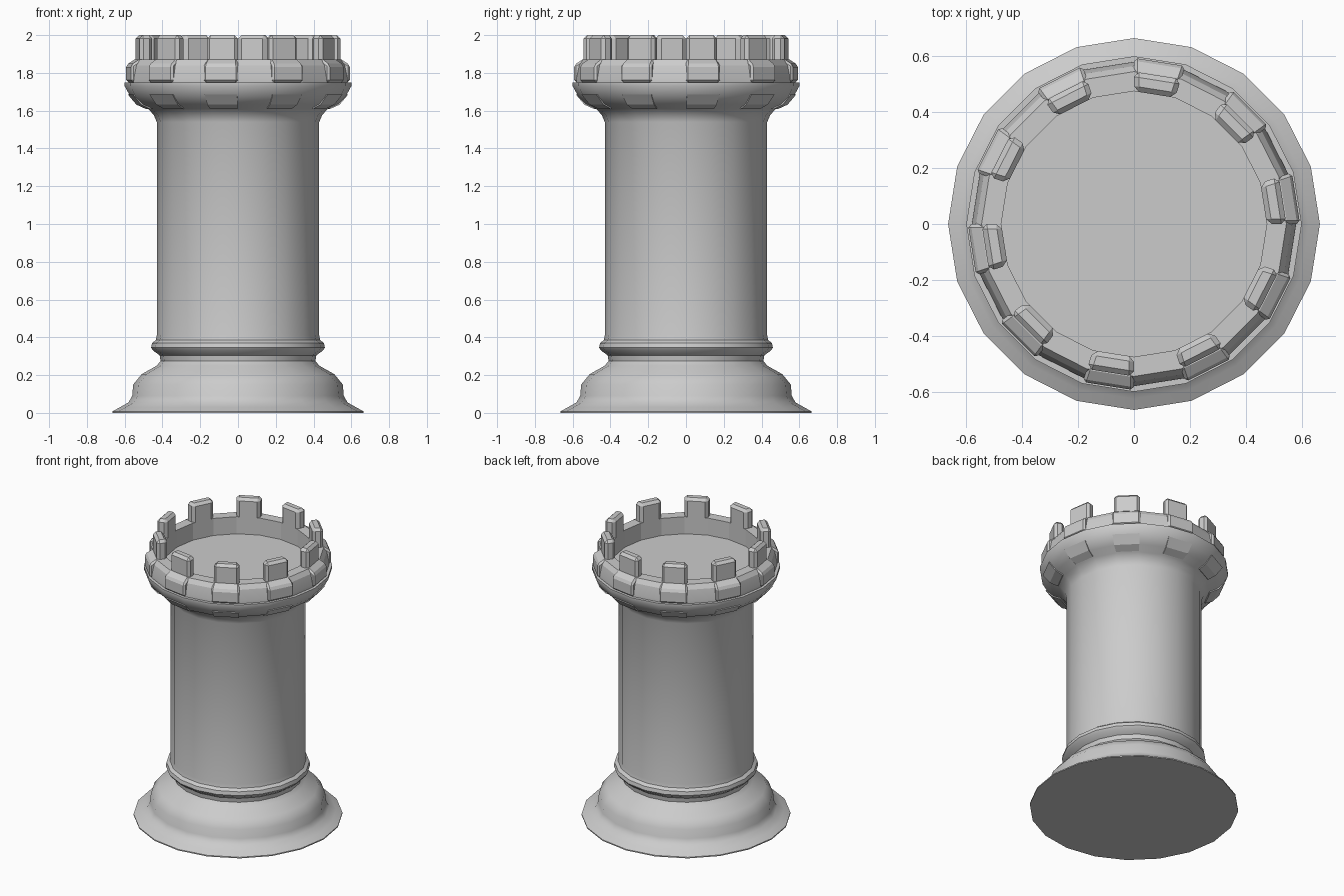
import bpy, bmesh
from math import sin, cos, radians

if "Cube" in bpy.data.objects:
    bpy.data.objects.remove(bpy.data.objects["Cube"])

SIDES = 20
STEP = 360 / SIDES


def point(r, z, deg):
    return (r * cos(radians(deg)), r * sin(radians(deg)), z)


def finish(name, bm, smooth_angle=None, bevel=0):
    bmesh.ops.recalc_face_normals(bm, faces=bm.faces)
    mesh = bpy.data.meshes.new(name)
    bm.to_mesh(mesh)
    bm.free()
    ob = bpy.data.objects.new(name, mesh)
    bpy.context.collection.objects.link(ob)
    if bevel:
        mod = ob.modifiers.new("bevel", "BEVEL")
        mod.width = bevel
        mod.segments = 1
        mod.limit_method = 'ANGLE'
        mod.angle_limit = radians(40)
    if smooth_angle:
        bpy.ops.object.select_all(action='DESELECT')
        ob.select_set(True)
        bpy.context.view_layer.objects.active = ob
        bpy.ops.object.shade_smooth_by_angle(angle=radians(smooth_angle))
    return ob


def lathe(name, profile, smooth_angle):
    """Turn an open profile into a 20-sided solid, capped at both ends."""
    bm = bmesh.new()
    rings = [[bm.verts.new(point(r, z, i * STEP)) for i in range(SIDES)]
             for r, z in profile]
    for a, b in zip(rings, rings[1:]):
        for i in range(SIDES):
            j = (i + 1) % SIDES
            bm.faces.new((a[i], a[j], b[j], b[i]))
    bm.faces.new(rings[0])
    bm.faces.new(rings[-1])
    return finish(name, bm, smooth_angle)


def blocks(name, section, bevel=0, trim=0):
    """Repeat a block with the given radial section on every other side."""
    bm = bmesh.new()
    for k in range(0, SIDES, 2):
        ends = [[bm.verts.new(point(r, z, d)) for r, z in section]
                for d in (k * STEP + trim, (k + 1) * STEP - trim)]
        n = len(section)
        for i in range(n):
            j = (i + 1) % n
            bm.faces.new((ends[0][i], ends[0][j], ends[1][j], ends[1][i]))
        bm.faces.new(ends[0])
        bm.faces.new(ends[1])
    return finish(name, bm, bevel=bevel)


# Turned body: foot, collar, shaft and flared head
lathe("tower_body", [
    (0.665, 0), (0.665, 0.008), (0.625, 0.03), (0.58, 0.055), (0.56, 0.09),
    (0.555, 0.15), (0.51, 0.205), (0.43, 0.25), (0.41, 0.275), (0.415, 0.305),
    (0.45, 0.33), (0.46, 0.345), (0.455, 0.37), (0.435, 0.385), (0.43, 0.41),
    (0.43, 1.54), (0.445, 1.575), (0.475, 1.61), (0.53, 1.635),
    (0.57, 1.675), (0.60, 1.73), (0.60, 1.75), (0.57, 1.75)], 40)

# Parapet ring with a sunken floor
lathe("parapet", [
    (0.58, 1.745), (0.58, 1.77), (0.565, 1.84), (0.545, 1.87),
    (0.475, 1.87), (0.475, 1.73)], 15)

# Raised panels around the parapet
blocks("parapet_panels", [
    (0.53, 1.75), (0.594, 1.75), (0.594, 1.842), (0.548, 1.872), (0.53, 1.872)],
    bevel=0.012)

# Battlements
blocks("battlements", [
    (0.475, 1.85), (0.545, 1.85), (0.545, 2.0), (0.475, 2.0)], bevel=0.018)

# Shallow panels under the flare
blocks("flare_panels", [
    (0.47, 1.625), (0.488, 1.609), (0.538, 1.632), (0.583, 1.685),
    (0.56, 1.69)], trim=0.4)
